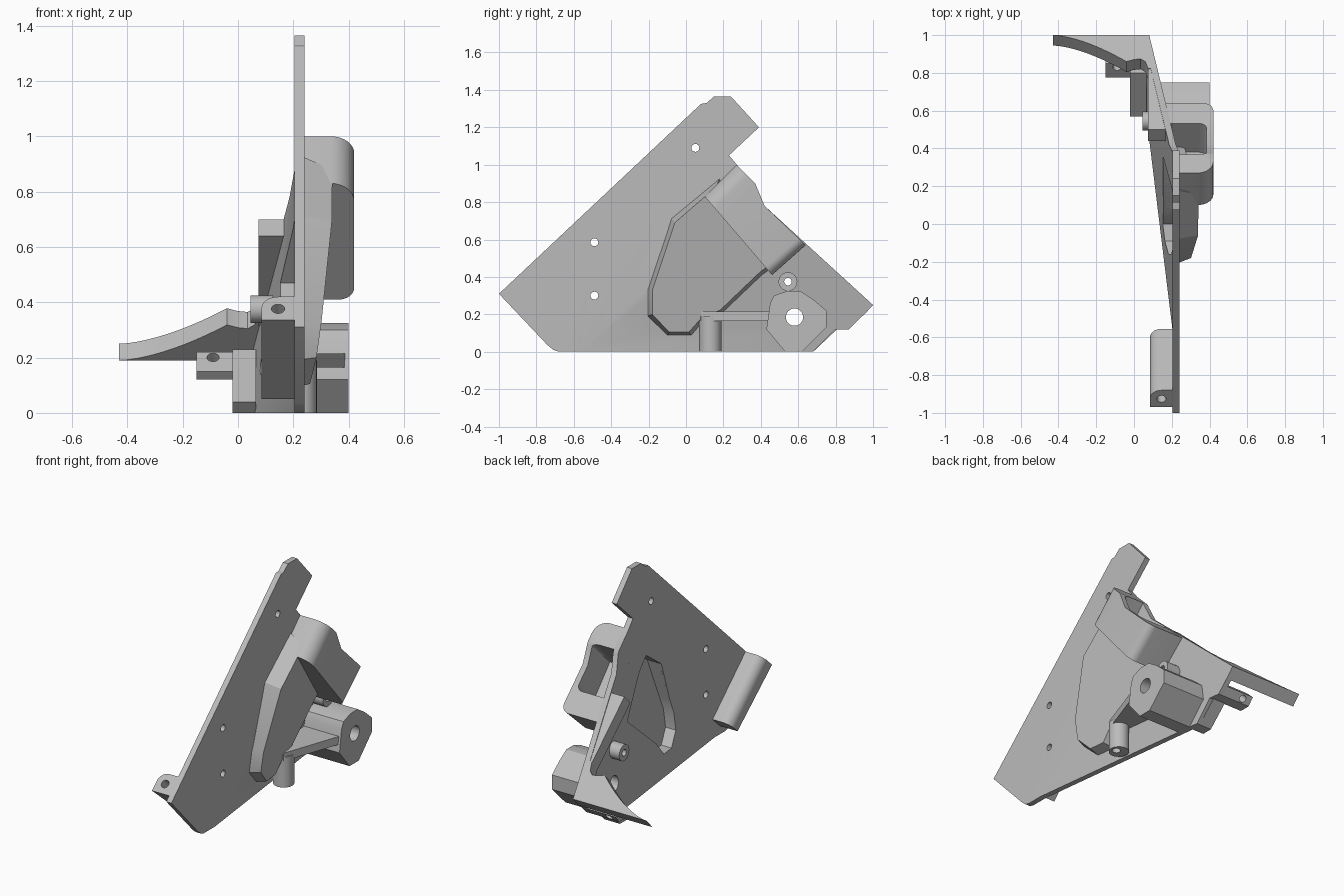
import bpy, bmesh, math
from mathutils import Vector, Matrix

if "Cube" in bpy.data.objects:
    bpy.data.objects.remove(bpy.data.objects["Cube"])

mat = bpy.data.materials.new("light_grey")
mat.diffuse_color = (0.5, 0.5, 0.5, 1)
mat.use_nodes = True
mat.node_tree.nodes["Principled BSDF"].inputs["Base Color"].default_value = mat.diffuse_color

P0, N = Vector((0, -0.57, 0)), Vector((0, 0.68, -0.73))   # crease of the bent plate


def outer(y, z):
    """x of the plate's right face: flat, then sloping away past the crease"""
    return 0.24 - 0.18 * max(0.0, (Vector((0, y, z)) - P0).dot(N))


def inner(y, z):
    return outer(y, z) - 0.035


def middle(y, z):
    return outer(y, z) - 0.015


def pocket_top(y, z):
    return 0.30 - 0.11 * (y + 0.2) + 0.14 * (z - 0.3)


def finish(name, bm):
    bmesh.ops.recalc_face_normals(bm, faces=bm.faces)
    me = bpy.data.meshes.new(name)
    bm.to_mesh(me)
    bm.free()
    me.materials.append(mat)
    ob = bpy.data.objects.new(name, me)
    bpy.context.collection.objects.link(ob)
    return ob


def prism(name, pts, lo, hi, top=None, rounded=()):
    """Extrude a (y, z) outline from x=lo to x=hi (numbers or functions).
    top: optional outline of the far end; rounded: (edge index, radius, which end)."""
    fx = lambda f, v: f(v.y, v.z) if callable(f) else f
    bm = bmesh.new()
    vs = [bm.verts.new((0, *p)) for p in pts]
    bm.faces.new(vs)
    if not top:
        bmesh.ops.bisect_plane(bm, geom=bm.verts[:] + bm.edges[:] + bm.faces[:],
                               plane_co=P0, plane_no=N, dist=1e-5)
    base = bm.verts[:]
    ext = bmesh.ops.extrude_face_region(bm, geom=bm.faces[:], use_keep_orig=True)
    far = [g for g in ext["geom"] if isinstance(g, bmesh.types.BMVert)]
    if top:
        for v in far:
            k = min(range(len(pts)), key=lambda i: (v.co - Vector((0, *pts[i]))).length)
            v.co = (0, *top[k])
    for v in base:
        v.co.x = fx(lo, v.co)
    for v in far:
        v.co.x = fx(hi, v.co)
    for i, r, end in rounded:
        ends = [Vector(pts[i]), Vector(pts[(i + 1) % len(pts)])]
        group = far if end == "far" else base
        sel = [e for e in bm.edges if all(v in group and min(
            (v.co.yz - p).length for p in ends) < 1e-4 for v in e.verts)]
        bmesh.ops.bevel(bm, geom=sel, offset=r, segments=8, profile=0.5, affect='EDGES')
        group = [v for v in group if v.is_valid]
        base = [v for v in base if v.is_valid]
        far = [v for v in far if v.is_valid]
    return finish(name, bm)


def rod(name, a, b, r, sides=32):
    a, b = Vector(a), Vector(b)
    bm = bmesh.new()
    m = Matrix.Translation((a + b) / 2) @ (b - a).to_track_quat('Z', 'Y').to_matrix().to_4x4()
    bmesh.ops.create_cone(bm, cap_ends=True, segments=sides, radius1=r, radius2=r,
                          depth=(b - a).length, matrix=m)
    return finish(name, bm)


def cut(targets, cutters):
    for ob in targets:
        bpy.context.view_layer.objects.active = ob
        for c in cutters:
            m = ob.modifiers.new("cut", 'BOOLEAN')
            m.operation, m.solver, m.object = 'DIFFERENCE', 'EXACT', c
            bpy.ops.object.modifier_apply(modifier=m.name)
    for c in cutters:
        bpy.data.objects.remove(c)


# bent main plate
plate = prism("main_plate", [
    (-1, 0.31), (0.08, 1.325), (0.11, 1.33), (0.15, 1.365), (0.24, 1.365), (0.39, 1.20),
    (0.23, 1.05), (0.28, 0.99), (0.37, 0.9), (0.42, 0.78), (1, 0.25), (0.87, 0.12), (0.8, 0.12),
    (0.68, 0), (-0.68, 0), (-0.71, 0.01), (-0.74, 0.035)], inner, outer)
cut([plate], [rod("drill", (0, y, z), (0.5, y, z), 0.021)
              for y, z in ((0.05, 1.09), (-0.49, 0.585), (-0.49, 0.30))])

# raised hollow pocket with sloped walls
pocket = prism("pocket_cover",
    [(0.18, 0.93), (-0.08, 0.715), (-0.21, 0.33), (-0.21, 0.19), (-0.1, 0.085), (0.03, 0.085),
     (0.11, 0.18), (0.2, 0.21), (0.41, 0.41), (0.48, 0.46)], middle, pocket_top,
    top=[(0.16, 0.88), (-0.06, 0.69), (-0.18, 0.33), (-0.18, 0.2), (-0.09, 0.105), (0.015, 0.105),
         (0.10, 0.2), (0.18, 0.22), (0.40, 0.43), (0.46, 0.47)])

# tall rounded housing beside the pocket, open towards the back
housing = prism("rounded_housing",
    [(0.10, 0.83), (0.27, 1.0), (0.37, 0.9), (0.42, 0.78), (0.64, 0.57), (0.46, 0.41)],
    middle, 0.42, rounded=[(0, 0.085, "far"), (4, 0.055, "far")])

cut([plate, pocket, housing], [
    prism("pocket_void", [(0.1, 0.77), (-0.05, 0.66), (-0.16, 0.32), (-0.16, 0.21), (-0.09, 0.13),
                          (0.0, 0.13), (0.07, 0.22), (0.36, 0.47)],
          0.05, lambda y, z: pocket_top(y, z) - 0.03)])
cut([housing], [
    prism("housing_void", [(0.20, 0.72), (0.46, 1.0), (0.66, 0.80), (0.38, 0.52)], outer, 0.385,
          rounded=[(0, 0.05, "far"), (2, 0.04, "far")])])

# mounting foot, its rib, and the vertical tube below the pocket
foot = prism("mounting_foot", [
    (0.43, 0.12), (0.53, 0), (0.62, 0), (0.75, 0.13), (0.75, 0.22), (0.68, 0.28), (0.61, 0.325),
    (0.54, 0.325), (0.47, 0.30), (0.45, 0.26)], middle, 0.40)
rib = prism("foot_rib", [(0.08, 0.165), (0.48, 0.165), (0.48, 0.215), (0.08, 0.215)], middle,
            lambda y, z: 0.26 + 0.14 * min(1, max(0, (y - 0.08) / 0.4)))
tube = rod("lower_tube", (0.225, 0.13, 0), (0.225, 0.13, 0.19), 0.06)
cut([tube], [rod("drill", (0.245, 0.13, -0.05), (0.245, 0.13, 0.1), 0.025)])
boss = rod("pivot_boss", (0.045, 0.545, 0.375), (0.24, 0.545, 0.375), 0.05)
cut([boss, plate], [rod("drill", (-0.05, 0.545, 0.375), (0.5, 0.545, 0.375), 0.02)])
cut([foot, plate], [rod("drill", (-0.1, 0.58, 0.185), (0.6, 0.58, 0.185), 0.046)])

# rear barrel along the short front edge
barrel = prism("rear_barrel", [(-0.97, 0.335), (-0.88, 0.42), (-0.555, 0.12), (-0.63, 0.05)],
               0.085, 0.215, rounded=[(1, 0.06, "base")])
cut([barrel], [rod("drill", (0.145, -0.99, 0.44), (0.145, -0.83, 0.28), 0.024)])

# thickened rear edge
prism("edge_rail", [(0.5, 0.70), (0.86, 0.375), (0.80, 0.315), (0.44, 0.64)], 0.075, middle)

# curved wing reaching sideways from the rear corner
bm = bmesh.new()
along, down = Vector((0, -0.738, 0.675)), Vector((0, -0.055, -0.06))
shape = [(0.08, 0), (-0.43, 0)]
shape += [(-0.43 + 0.39 * t, 0.19 * t ** 1.6) for t in (i / 12 for i in range(1, 13))]
shape += [(0.0, 0.175), (0.035, 0.17), (0.06, 0.19), (0.075, 0.24), (0.11, 0.24)]
face = bm.faces.new([bm.verts.new(Vector((x, 1, 0.25)) + along * s) for x, s in shape])
ext = bmesh.ops.extrude_face_region(bm, geom=[face], use_keep_orig=True)
bmesh.ops.translate(bm, vec=down, verts=[g for g in ext["geom"] if isinstance(g, bmesh.types.BMVert)])
finish("curved_wing", bm)

# lower rear arm and drilled lug under the wing
prism("rear_arm", [(0.57, 0.04), (0.61, 0), (0.68, 0), (0.86, 0.17), (0.80, 0.23)], -0.02, 0.065)
lug = prism("drilled_lug", [(0.87, 0.12), (0.80, 0.12), (0.775, 0.15), (0.85, 0.22), (0.91, 0.165)],
            -0.15, 0.07)
cut([lug], [rod("drill", (-0.09, 0.95, 0.08), (-0.09, 0.75, 0.28), 0.022)])

# crisp edges, smooth rounds
for ob in bpy.data.objects:
    ob.select_set(True)
bpy.context.view_layer.objects.active = plate
bpy.ops.object.shade_smooth_by_angle(angle=math.radians(25))
